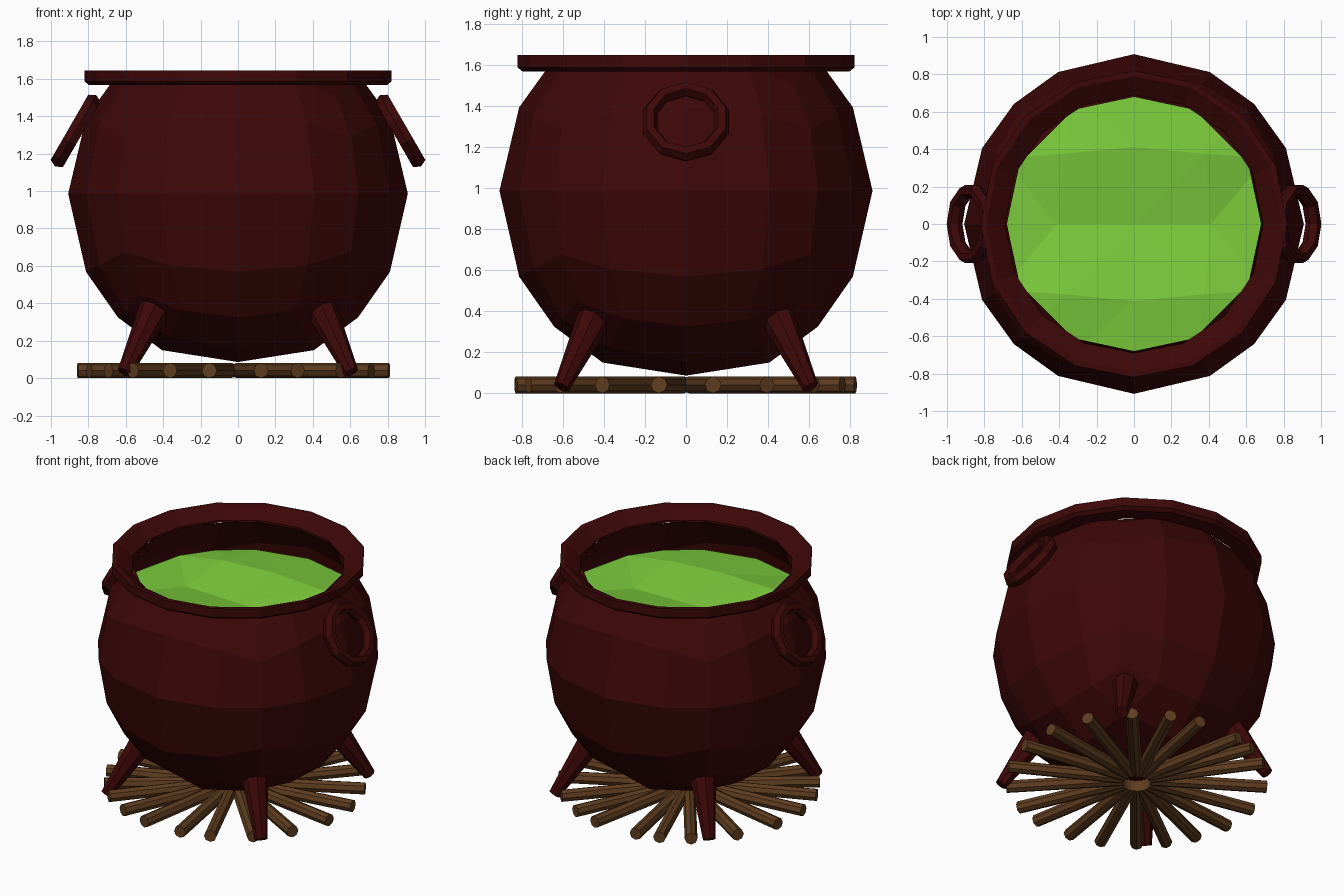
import bpy, bmesh, math, random
from mathutils import Vector, Matrix

if "Cube" in bpy.data.objects:
    bpy.data.objects.remove(bpy.data.objects["Cube"])

random.seed(4)


def material(name, rgb):
    m = bpy.data.materials.new(name)
    m.diffuse_color = (*rgb, 1)
    m.use_nodes = True
    m.node_tree.nodes["Principled BSDF"].inputs["Base Color"].default_value = m.diffuse_color
    return m


IRON = material("dark red iron", (0.047, 0.0022, 0.0024))
BREW = material("green brew", (0.2, 0.6, 0.045))
WOOD = material("brown wood", (0.115, 0.047, 0.014))


def finish(bm, name, mat):
    bmesh.ops.recalc_face_normals(bm, faces=bm.faces)
    me = bpy.data.meshes.new(name)
    bm.to_mesh(me)
    bm.free()
    me.materials.append(mat)
    ob = bpy.data.objects.new(name, me)
    bpy.context.collection.objects.link(ob)
    return ob


def rod(name, a, b, r1, r2, sides, mat):
    """Tapered rod from point a to point b."""
    a, b = Vector(a), Vector(b)
    d = b - a
    bm = bmesh.new()
    bmesh.ops.create_cone(bm, cap_ends=True, segments=sides, radius1=r1,
                          radius2=r2, depth=d.length)
    rot = d.to_track_quat('Z', 'Y').to_matrix().to_4x4()
    bmesh.ops.transform(bm, matrix=Matrix.Translation((a + b) / 2) @ rot, verts=bm.verts)
    return finish(bm, name, mat)


def ring(name, profile, sides, mat, matrix=Matrix()):
    """Closed (radius, height) profile swept round the z axis."""
    bm = bmesh.new()
    loops = [[bm.verts.new((r * math.cos(t), r * math.sin(t), z)) for r, z in profile]
             for t in (2 * math.pi * i / sides for i in range(sides))]
    n = len(profile)
    for i in range(sides):
        p, q = loops[i], loops[(i + 1) % sides]
        for j in range(n):
            k = (j + 1) % n
            bm.faces.new((p[j], q[j], q[k], p[k]))
    bmesh.ops.transform(bm, matrix=matrix, verts=bm.verts)
    return finish(bm, name, mat)


# Pot body: cube-based sphere with the top cut off, slightly deeper below
bm = bmesh.new()
bmesh.ops.create_cube(bm, size=2)
bmesh.ops.subdivide_edges(bm, edges=bm.edges[:], cuts=3, use_grid_fill=True)
for v in bm.verts:
    v.co = v.co.normalized() * 0.908
    if v.co.z < -0.01:
        v.co.z = max(v.co.z * 1.03, -0.90)
    v.co.z += 0.99
bmesh.ops.bisect_plane(bm, geom=bm.verts[:] + bm.edges[:] + bm.faces[:],
                       plane_co=(0, 0, 1.58), plane_no=(0, 0, 1), clear_outer=True)
finish(bm, "pot_body", IRON)

# Rim with a chamfered lower edge, sloping inward to the lip
ring("pot_rim", [(0.69, 1.57), (0.795, 1.57), (0.82, 1.59), (0.82, 1.65),
                 (0.79, 1.65), (0.69, 1.585)], 16, IRON)

# Liquid: bumpy low-poly disc reaching the inner wall
bm = bmesh.new()
bmesh.ops.create_grid(bm, x_segments=4, y_segments=4, size=1)
for v in bm.verts:
    d = Vector((v.co.x, v.co.y, 1)).normalized() * 0.92
    z = 1.345 + random.uniform(-0.045, 0.045)
    if max(abs(v.co.x), abs(v.co.y)) > 0.9:
        d = Vector((v.co.x, v.co.y, 0)).normalized() * 0.79
        z = 1.33
    v.co = (d.x, d.y, z)
bmesh.ops.triangulate(bm, faces=bm.faces)
finish(bm, "liquid", BREW)

# Side handles: tilted rings
circle = [(0.183 + 0.037 * math.cos(t), 0.044 * math.sin(t))
          for t in (2 * math.pi * i / 6 for i in range(6))]
for s, side in ((1, "right"), (-1, "left")):
    tilt = Matrix.Rotation(s * math.radians(60), 4, 'Y')
    ring("handle_" + side, circle, 10, IRON,
         Matrix.Translation((s * 0.868, 0, 1.326)) @ tilt)

# Four splayed legs
for sx in (-1, 1):
    for sy in (-1, 1):
        rod("leg", (sx * 0.605, sy * 0.605, 0.035), (sx * 0.445, sy * 0.445, 0.375),
            0.04, 0.085, 8, IRON)

# Firewood: logs laid unevenly like spokes, a little off centre
for a in (9, 28, 48, 65, 79, 101, 112, 126, 147, 168, 186,
          203, 217, 230, 246, 261, 280, 294, 313, 331, 351):
    c, s = math.cos(math.radians(a)), math.sin(math.radians(a))
    rod("log", (0.09 * c - 0.022, 0.09 * s, 0.045),
        (0.84 * c - 0.022, 0.84 * s, 0.045), 0.041, 0.041, 8, WOOD)

# Rest the model exactly on the ground
bpy.context.view_layer.update()
low = min(v.co.z for o in bpy.data.objects for v in o.data.vertices)
for o in bpy.data.objects:
    o.location.z -= low
